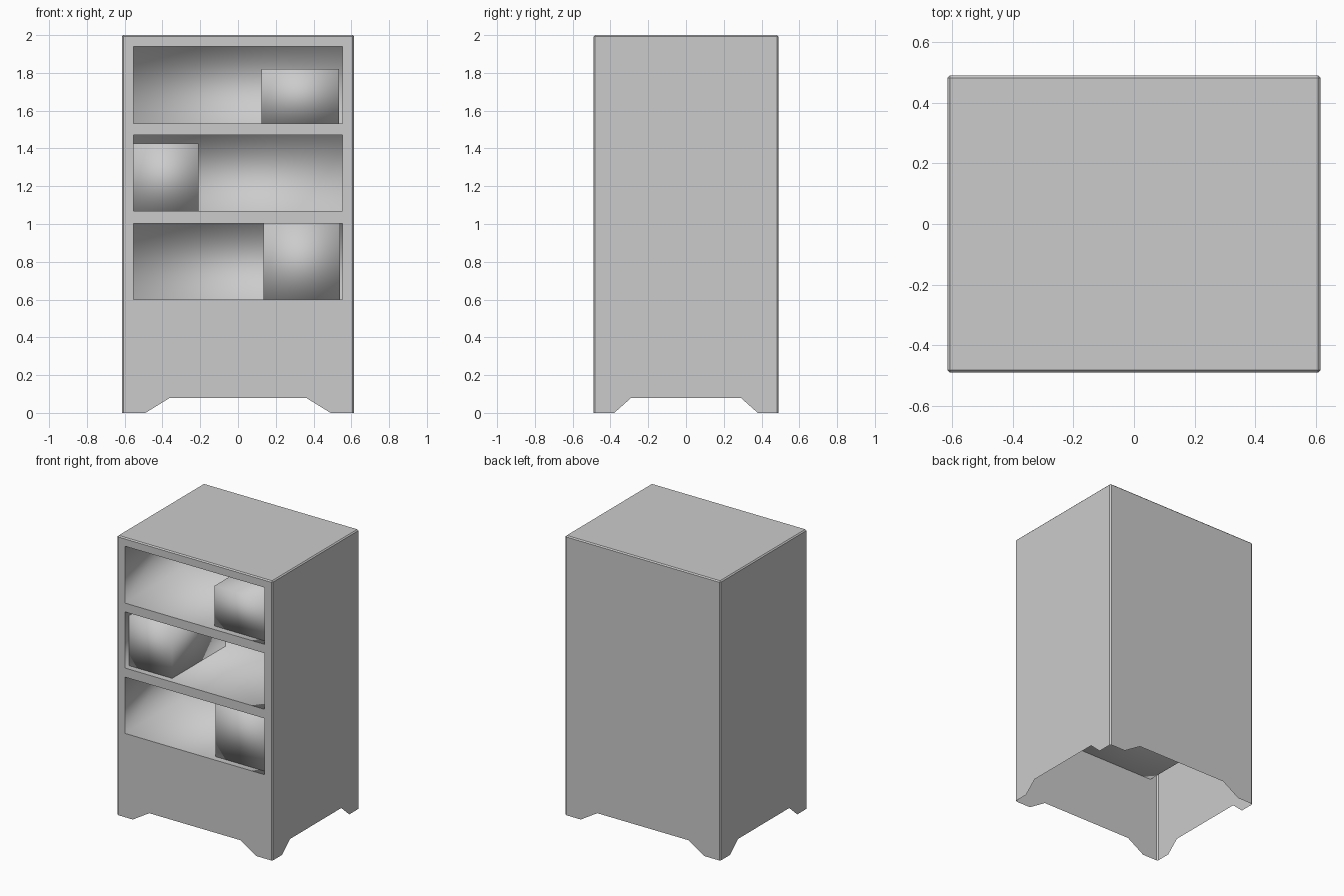
import bpy, bmesh
from mathutils import Vector

if "Cube" in bpy.data.objects:
    bpy.data.objects.remove(bpy.data.objects["Cube"], do_unlink=True)

grey = bpy.data.materials.new("plain_grey")
grey.use_nodes = True
colour = (0.6, 0.6, 0.6, 1)
grey.diffuse_color = colour
grey.node_tree.nodes["Principled BSDF"].inputs["Base Color"].default_value = colour

W, D, H = 0.615, 0.49, 2.0          # half width, half depth, height
OPEN_X, BACK_Y = 0.553, 0.16        # recess half width and back plane
SHELVES = [(0.60, 1.003), (1.068, 1.47), (1.533, 1.94)]
ARCH_Z = 0.08


def finish(bm, name):
    mesh = bpy.data.meshes.new(name)
    bm.to_mesh(mesh)
    bm.free()
    mesh.materials.append(grey)
    obj = bpy.data.objects.new(name, mesh)
    bpy.context.collection.objects.link(obj)
    return obj


def box(bm, lo, hi):
    lo, hi = Vector(lo), Vector(hi)
    verts = bmesh.ops.create_cube(bm, size=1)["verts"]
    for v in verts:
        v.co = (lo + hi) / 2 + v.co * (hi - lo)


def cut(bm, facing, point, normal):
    """Slice only the walls whose normal satisfies the rule."""
    faces = [f for f in bm.faces if facing(f.normal)]
    geom = faces + list({e for f in faces for e in f.edges}) + list({v for f in faces for v in f.verts})
    bmesh.ops.bisect_plane(bm, geom=geom, dist=1e-5, plane_co=point, plane_no=normal)
    bm.normal_update()


def is_front(n):
    return n.y < -0.99


# Cabinet shell with softened edges and an open underside
bm = bmesh.new()
box(bm, (-W, -D, 0), (W, D, H))
edges = [e for e in bm.edges if max(v.co.z for v in e.verts) > 0.1]
bmesh.ops.bevel(bm, geom=edges, offset=0.008, segments=1, affect='EDGES')
bm.normal_update()
bmesh.ops.delete(bm, geom=[f for f in bm.faces if f.normal.z < -0.9], context='FACES')

# Sloped arches between the feet on all four walls
for axis, foot, top in ((0, 0.49, 0.36), (1, 0.38, 0.29)):
    def facing(n, a=axis):
        return abs(n[1 - a]) > 0.99
    cut(bm, facing, (0, 0, ARCH_Z), (0, 0, 1))
    for side in (-1, 1):
        point, normal = Vector(), Vector()
        point[axis] = side * foot
        normal[axis] = side * ARCH_Z
        normal.z = foot - top
        cut(bm, facing, point, normal)
    gone = []
    for f in bm.faces:
        c = f.calc_center_median()
        if facing(f.normal) and c.z < ARCH_Z:
            limit = foot - (foot - top) * c.z / ARCH_Z
            if abs(c[axis]) < limit:
                gone.append(f)
    bmesh.ops.delete(bm, geom=gone, context='FACES')

# Three shelf openings cut out of the front
for x in (-OPEN_X, OPEN_X):
    cut(bm, is_front, (x, 0, 0), (1, 0, 0))
for z in [z for pair in SHELVES for z in pair]:
    cut(bm, is_front, (0, 0, z), (0, 0, 1))


def in_opening(c):
    return abs(c.x) < OPEN_X and any(a < c.z < b for a, b in SHELVES)


gone = [f for f in bm.faces if is_front(f.normal) and in_opening(f.calc_center_median())]
bmesh.ops.delete(bm, geom=gone, context='FACES')
bmesh.ops.dissolve_limit(bm, angle_limit=0.01, verts=bm.verts[:], edges=bm.edges[:])
finish(bm, "cabinet_shell")

# Recess lining behind each opening
for (z0, z1), level in zip(SHELVES, ("lower", "middle", "upper")):
    bm = bmesh.new()
    box(bm, (-OPEN_X, -D, z0), (OPEN_X, BACK_Y, z1))
    bm.normal_update()
    bmesh.ops.delete(bm, geom=[f for f in bm.faces if is_front(f.normal)], context='FACES')
    bmesh.ops.reverse_faces(bm, faces=bm.faces[:])
    for f in bm.faces:
        f.smooth = True
    finish(bm, level + "_shelf_recess")

# One block standing on each shelf
for level, x0, x1, z0, z1 in (("lower", 0.135, 0.54, 0.60, 1.003),
                              ("middle", -OPEN_X, -0.21, 1.068, 1.425),
                              ("upper", 0.125, 0.535, 1.533, 1.82)):
    bm = bmesh.new()
    box(bm, (x0, -0.445, z0), (x1, BACK_Y, z1))
    for f in bm.faces:
        f.smooth = True
    finish(bm, level + "_block")
